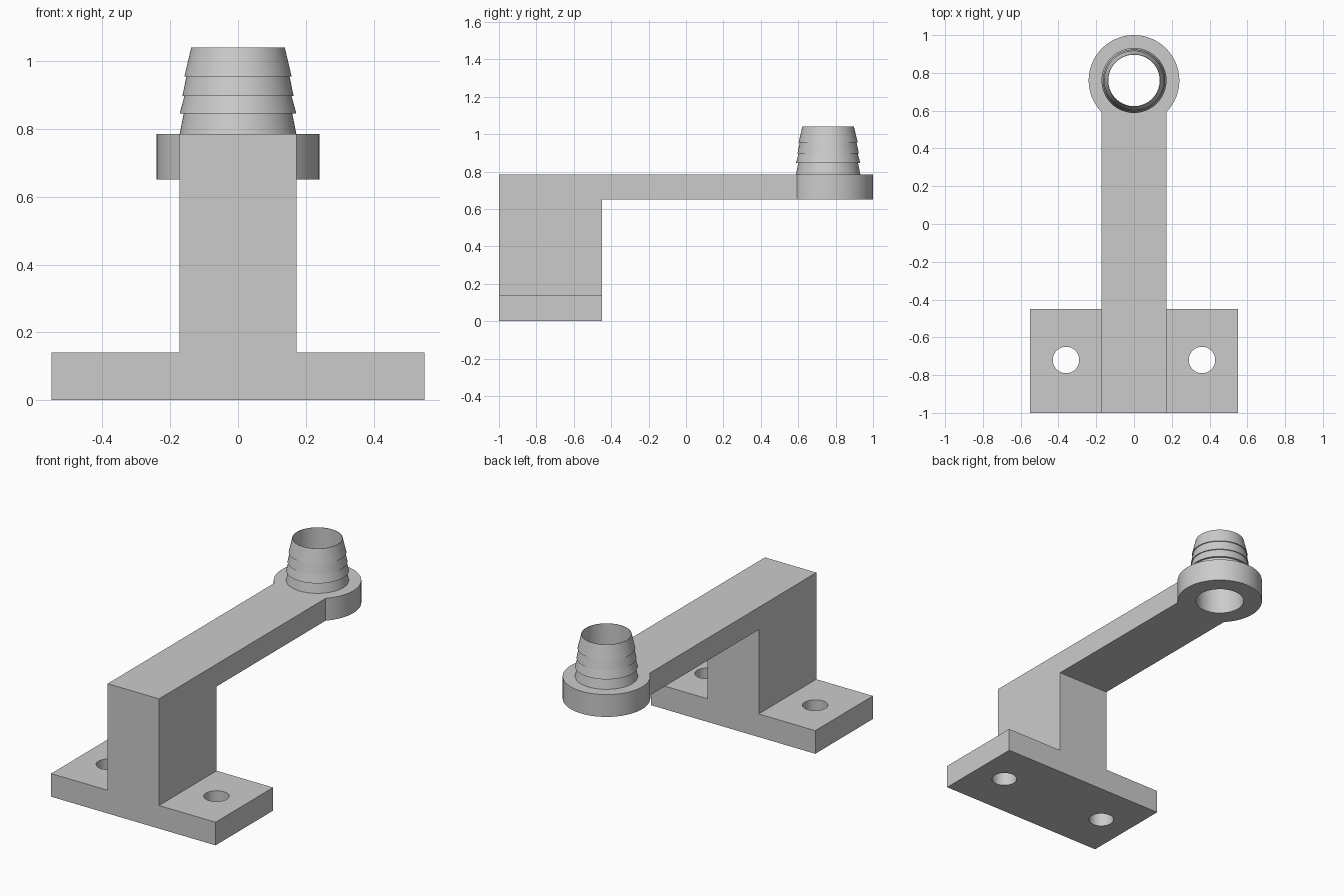
import bpy, bmesh, math
from mathutils import Vector

cube = bpy.data.objects.get("Cube")
if cube:
    bpy.data.objects.remove(cube, do_unlink=True)

grey = bpy.data.materials.new("plain_grey")
grey.use_nodes = True
colour = (0.6, 0.6, 0.6, 1)
grey.diffuse_color = colour
grey.node_tree.nodes["Principled BSDF"].inputs["Base Color"].default_value = colour

BASE_X, ARM_X = 0.55, 0.172
FRONT, BACK = -1.0, -0.45
BASE_TOP, ARM_LOW, ARM_TOP = 0.14, 0.65, 0.785
RING_Y, RING_R, BORE_R = 0.76, 0.24, 0.136


def make_object(name, bm):
    mesh = bpy.data.meshes.new(name)
    bmesh.ops.recalc_face_normals(bm, faces=bm.faces)
    bm.to_mesh(mesh)
    bm.free()
    ob = bpy.data.objects.new(name, mesh)
    bpy.context.collection.objects.link(ob)
    mesh.materials.append(grey)
    return ob


def prism(bm, points, offset):
    face = bm.faces.new([bm.verts.new(p) for p in points])
    out = bmesh.ops.extrude_face_region(bm, geom=[face], use_keep_orig=True)
    moved = [g for g in out["geom"] if isinstance(g, bmesh.types.BMVert)]
    bmesh.ops.translate(bm, verts=moved, vec=offset)


def smooth(ob):
    bpy.ops.object.select_all(action='DESELECT')
    ob.select_set(True)
    bpy.context.view_layer.objects.active = ob
    bpy.ops.object.shade_smooth_by_angle(angle=math.radians(30))


# Foot and post: inverted T profile
bm = bmesh.new()
half = [(BASE_X, 0), (BASE_X, BASE_TOP), (ARM_X, BASE_TOP), (ARM_X, ARM_TOP)]
outline = half + [(-x, z) for x, z in reversed(half)]
prism(bm, [(x, FRONT, z) for x, z in outline], Vector((0, BACK - FRONT, 0)))
bmesh.ops.bisect_plane(bm, geom=bm.verts[:] + bm.edges[:] + bm.faces[:],
                       plane_co=(0, 0, ARM_LOW), plane_no=(0, 0, 1))

# Arm with round end
start = -math.acos(ARM_X / RING_R)
sweep = math.pi - 2 * start
steps = 64
arm = [(-ARM_X, BACK), (ARM_X, BACK)]
for i in range(steps + 1):
    a = start + sweep * i / steps
    arm.append((RING_R * math.cos(a), RING_Y + RING_R * math.sin(a)))
prism(bm, [(x, y, ARM_LOW) for x, y in arm], Vector((0, 0, ARM_TOP - ARM_LOW)))

# Open the joint and weld arm to post
joint = []
for f in bm.faces:
    c = f.calc_center_median()
    if abs(c.y - BACK) < 1e-4 and c.z > ARM_LOW + 0.01:
        joint.append(f)
bmesh.ops.delete(bm, geom=joint, context='FACES')
bmesh.ops.remove_doubles(bm, verts=bm.verts, dist=1e-4)
bmesh.ops.dissolve_limit(bm, angle_limit=0.01, verts=bm.verts, edges=bm.edges)
bracket = make_object("bracket", bm)

# Screw holes and hose bore
holes = [(-0.36, -0.72, 0.07, 0.07), (0.36, -0.72, 0.07, 0.07),
         (0, RING_Y, 0.72, BORE_R)]
for x, y, z, r in holes:
    bpy.ops.mesh.primitive_cylinder_add(vertices=64, radius=r, depth=0.3,
                                        location=(x, y, z))
    cutter = bpy.context.object
    cutter.name = "hole_cutter"
    cutter.data.materials.append(grey)
    mod = bracket.modifiers.new("hole", 'BOOLEAN')
    mod.operation = 'DIFFERENCE'
    mod.solver = 'EXACT'
    mod.object = cutter
    bpy.context.view_layer.objects.active = bracket
    bpy.ops.object.modifier_apply(modifier=mod.name)
    bpy.data.objects.remove(cutter, do_unlink=True)
smooth(bracket)

# Barbed hose nozzle
profile = [(0.172, ARM_TOP), (0.16, 0.845), (0.172, 0.845), (0.158, 0.897),
           (0.164, 0.897), (0.152, 0.955), (0.158, 0.955), (0.138, 1.04),
           (BORE_R, 1.04), (BORE_R, ARM_TOP)]
bm = bmesh.new()
verts = [bm.verts.new((r, 0, z)) for r, z in profile]
edges = [bm.edges.new(pair) for pair in zip(verts, verts[1:])]
bmesh.ops.spin(bm, geom=verts + edges, cent=(0, 0, 0), axis=(0, 0, 1),
               angle=math.tau, steps=64, use_merge=True)
bmesh.ops.remove_doubles(bm, verts=bm.verts, dist=1e-5)
nozzle = make_object("hose_nozzle", bm)
nozzle.location.y = RING_Y
smooth(nozzle)
